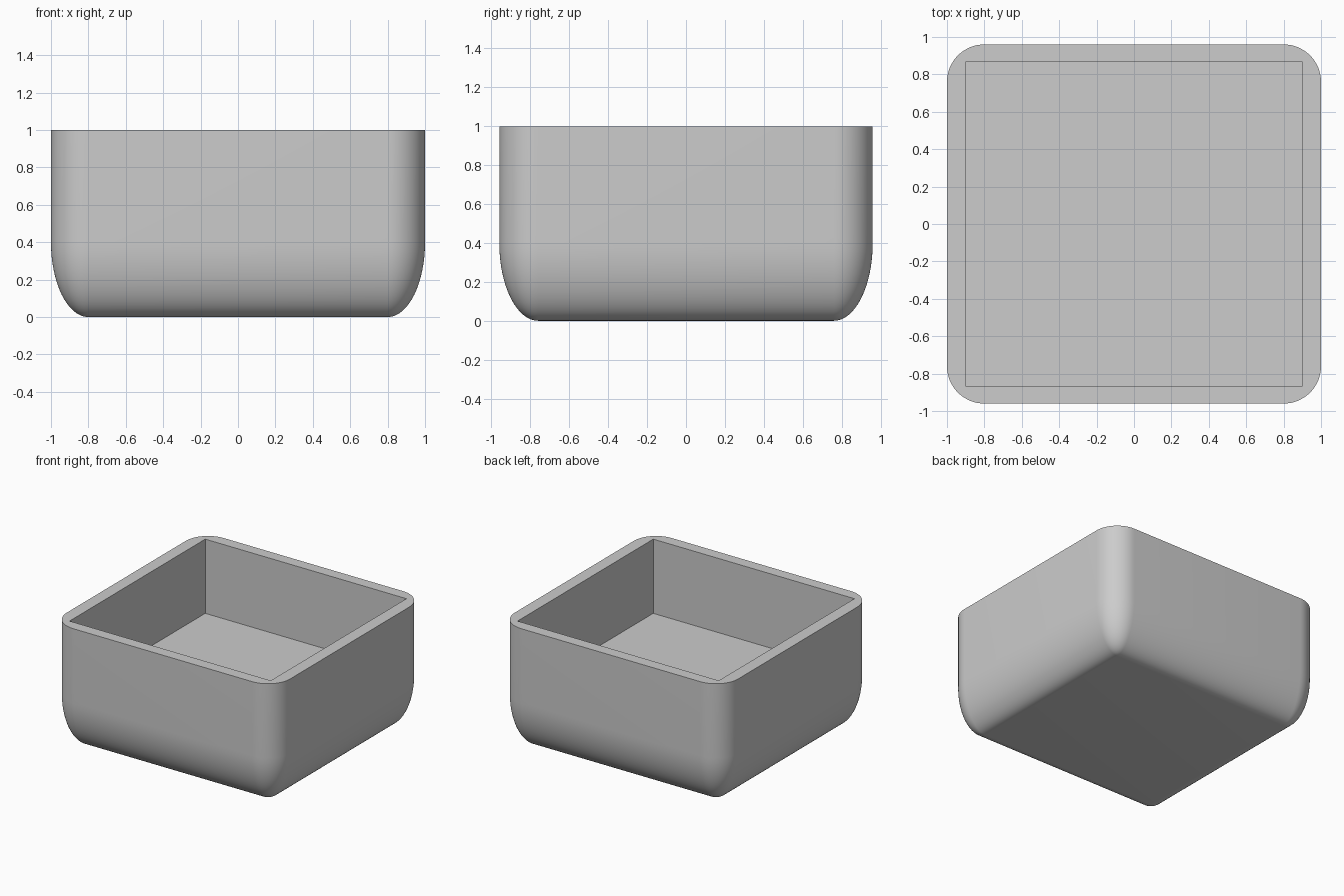
import bpy, bmesh, math

if "Cube" in bpy.data.objects:
    bpy.data.objects.remove(bpy.data.objects["Cube"])

SEG = 16              # segments per quarter round
CX, CY = 0.8, 0.76    # centres of the corner rounds
R, RZ = 0.2, 0.4      # corner radius, height of the bottom rounding
HEIGHT, FLOOR = 1.0, 0.4

bm = bmesh.new()


def ring(cx, cy, r, z):
    """Rounded rectangle loop; r = 0 gives sharp corners."""
    verts = []
    for i, (sx, sy) in enumerate(((1, 1), (-1, 1), (-1, -1), (1, -1))):
        for k in range(SEG + 1):
            a = math.pi / 2 * (i + k / SEG)
            verts.append(bm.verts.new((sx * cx + r * math.cos(a),
                                       sy * cy + r * math.sin(a), z)))
    return verts


# Elliptical bottom rounding, straight wall, then the sharp-cornered cavity
rings = []
for k in range(SEG + 1):
    t = math.pi / 2 * k / SEG
    rings.append(ring(CX, CY, R * math.sin(t), RZ * (1 - math.cos(t))))
rings.append(ring(CX, CY, R, HEIGHT))
rings.append(ring(0.9, 0.867, 0, HEIGHT))
rings.append(ring(0.9, 0.867, 0, FLOOR))

for lo, hi in zip(rings, rings[1:]):
    n = len(lo)
    for i in range(n):
        j = (i + 1) % n
        bm.faces.new((lo[i], lo[j], hi[j], hi[i]))

# Underside and cavity floor
bm.faces.new(rings[0][::-1])
bm.faces.new(rings[-1])

bmesh.ops.remove_doubles(bm, verts=bm.verts, dist=1e-5)
bmesh.ops.recalc_face_normals(bm, faces=bm.faces)

mesh = bpy.data.meshes.new("square_bowl")
bm.to_mesh(mesh)
bm.free()
bowl = bpy.data.objects.new("square_bowl", mesh)
bpy.context.collection.objects.link(bowl)

grey = bpy.data.materials.new("light_grey")
grey.diffuse_color = (0.604, 0.604, 0.604, 1)
grey.use_nodes = True
grey.node_tree.nodes["Principled BSDF"].inputs["Base Color"].default_value = grey.diffuse_color
mesh.materials.append(grey)

bpy.context.view_layer.objects.active = bowl
bowl.select_set(True)
bpy.ops.object.shade_smooth_by_angle(angle=math.radians(30))
